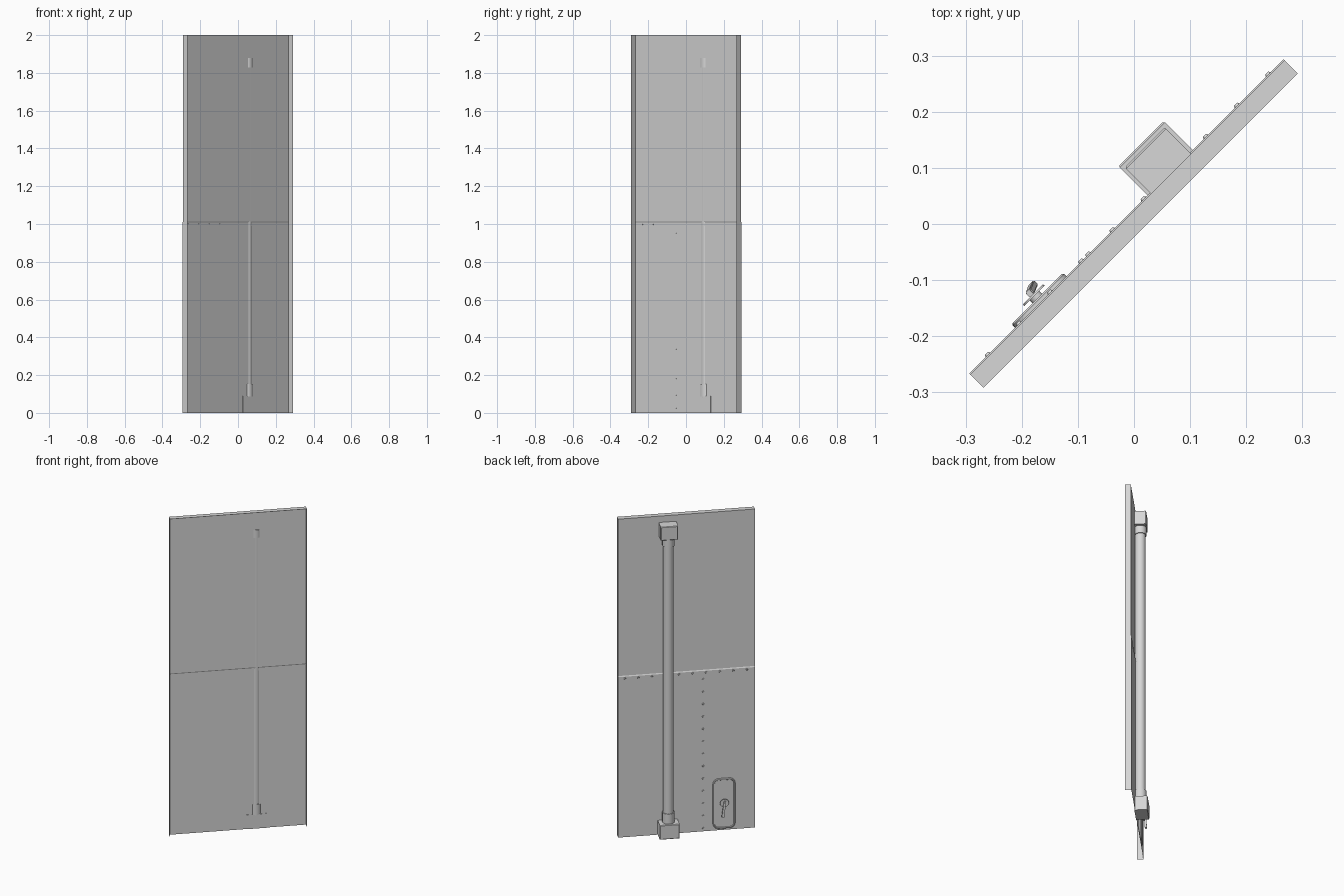
import bpy, bmesh, math
from mathutils import Matrix, Vector

if bpy.data.objects.get("Cube"):
    bpy.data.objects.remove(bpy.data.objects["Cube"], do_unlink=True)

TURN = Matrix.Rotation(math.radians(45), 4, 'Z')   # whole door stands diagonally

PAINT = bpy.data.materials.new("grey paint")
PAINT.use_nodes = True
PAINT.diffuse_color = (0.68, 0.68, 0.68, 1)
PAINT.node_tree.nodes["Principled BSDF"].inputs["Base Color"].default_value = PAINT.diffuse_color


def finish(bm, name, smooth=False):
    """Turn a bmesh in door coordinates (x along, y out of the back) into an object."""
    bm.transform(TURN)
    mesh = bpy.data.meshes.new(name)
    bm.to_mesh(mesh)
    bm.free()
    mesh.materials.append(PAINT)
    ob = bpy.data.objects.new(name, mesh)
    bpy.context.collection.objects.link(ob)
    if smooth:
        bpy.ops.object.select_all(action='DESELECT')
        ob.select_set(True)
        bpy.context.view_layer.objects.active = ob
        bpy.ops.object.shade_smooth_by_angle(angle=math.radians(35))


def add_box(bm, x0, x1, y0, y1, z0, z1):
    centre = Vector((x0 + x1, y0 + y1, z0 + z1)) / 2
    size = Matrix.Diagonal((x1 - x0, y1 - y0, z1 - z0, 1))
    return bmesh.ops.create_cube(bm, size=1, matrix=Matrix.Translation(centre) @ size)["verts"]


def add_cylinder(bm, centre, r1, r2, depth, axis='Z', sides=24):
    rot = Matrix.Rotation(math.radians(-90), 4, 'X') if axis == 'Y' else Matrix()
    bmesh.ops.create_cone(bm, cap_ends=True, segments=sides, radius1=r1, radius2=r2,
                          depth=depth, matrix=Matrix.Translation(centre) @ rot)


# Door shell: top, stepped back and two ends; open at the front and underneath
HALF, BACK, SHEET = 0.396, 0.0165, 0.0195
bm = bmesh.new()
profile = ((-BACK, 2), (BACK, 2), (BACK, 1.014), (SHEET, 1.008), (SHEET, 0), (-BACK, 0))
left, right = ([bm.verts.new((x, y, z)) for y, z in profile] for x in (-HALF, HALF))
for i in range(len(profile) - 2):
    bm.faces.new((left[i], left[i + 1], right[i + 1], right[i]))
bm.faces.new(left[::-1])
bm.faces.new(right)
bmesh.ops.recalc_face_normals(bm, faces=bm.faces)
finish(bm, "door_shell")

# Rivets: one row under the seam and one column down the sheet
spots = [(-0.349 + 0.0785 * i, 0.997) for i in range(10)]
spots += [(-0.096, 0.02 + 0.078 * i) for i in range(13)]
bm = bmesh.new()
for x, z in spots:
    add_cylinder(bm, (x, SHEET + 0.001, z), 0.007, 0.004, 0.005, 'Y', 10)
finish(bm, "rivets", True)

# Vertical pull rail with a square block and a collar at each end
RX, RY = 0.110, 0.046
bm = bmesh.new()
add_cylinder(bm, (RX, RY, 0.98), 0.030, 0.030, 1.8, sides=32)
finish(bm, "rail", True)
for name, half, out, z0, z1, collar_z in (("top", 0.0505, 0.083, 1.875, 1.96, 1.853),
                                          ("bottom", 0.057, 0.092, 0, 0.09, 0.12)):
    bm = bmesh.new()
    add_box(bm, RX - half, RX + half, BACK, out, z0, z1)
    edges = [e for e in bm.edges if all(v.co.y > BACK + 0.01 for v in e.verts)]
    bmesh.ops.bevel(bm, geom=edges, offset=0.003, segments=1, affect='EDGES')
    finish(bm, name + "_block")
    bm = bmesh.new()
    add_cylinder(bm, (RX, RY, collar_z), 0.035, 0.035, 0.064 if half > 0.055 else 0.05, sides=32)
    finish(bm, name + "_collar", True)

# Rounded lock plate with a raised rim
LX, LZ = -0.216, 0.168


def rounded_outline(w, h, r, steps=6):
    pts = []
    for i, (sx, sz) in enumerate(((1, 1), (-1, 1), (-1, -1), (1, -1))):
        for k in range(steps + 1):
            a = math.pi / 2 * (i + k / steps)
            pts.append((LX + sx * (w - r) + r * math.cos(a), LZ + sz * (h - r) + r * math.sin(a)))
    return pts


bm = bmesh.new()
loops = []
for inset, y in ((0, SHEET), (0, 0.025), (0.003, 0.028), (0.008, 0.028), (0.010, 0.025)):
    outline = rounded_outline(0.065 - inset, 0.157 - inset, 0.034 - inset)
    loops.append([bm.verts.new((x, y, z)) for x, z in outline])
for a, b in zip(loops, loops[1:]):
    for i in range(len(a)):
        j = (i + 1) % len(a)
        bm.faces.new((a[i], b[i], b[j], a[j]))
bm.faces.new(loops[-1][::-1])
finish(bm, "lock_plate", True)

# Latch: stub, round boss and a lever hanging down
KZ = 0.175
bm = bmesh.new()
add_cylinder(bm, (LX, 0.03, KZ), 0.012, 0.012, 0.012, 'Y')
add_cylinder(bm, (LX, 0.037, KZ), 0.026, 0.025, 0.004, 'Y')
finish(bm, "latch_boss", True)

bm = bmesh.new()
for v in add_box(bm, -0.006, 0.006, 0, 0.012, -0.085, 0.016):
    if v.co.z < 0:
        v.co.x *= 1.3
        v.co.y += 0.006
bm.transform(Matrix.Translation((LX, 0.038, KZ)) @ Matrix.Rotation(math.radians(-8), 4, 'Y'))
bmesh.ops.bevel(bm, geom=bm.edges[:], offset=0.002, segments=2, affect='EDGES')
finish(bm, "latch_lever", True)
